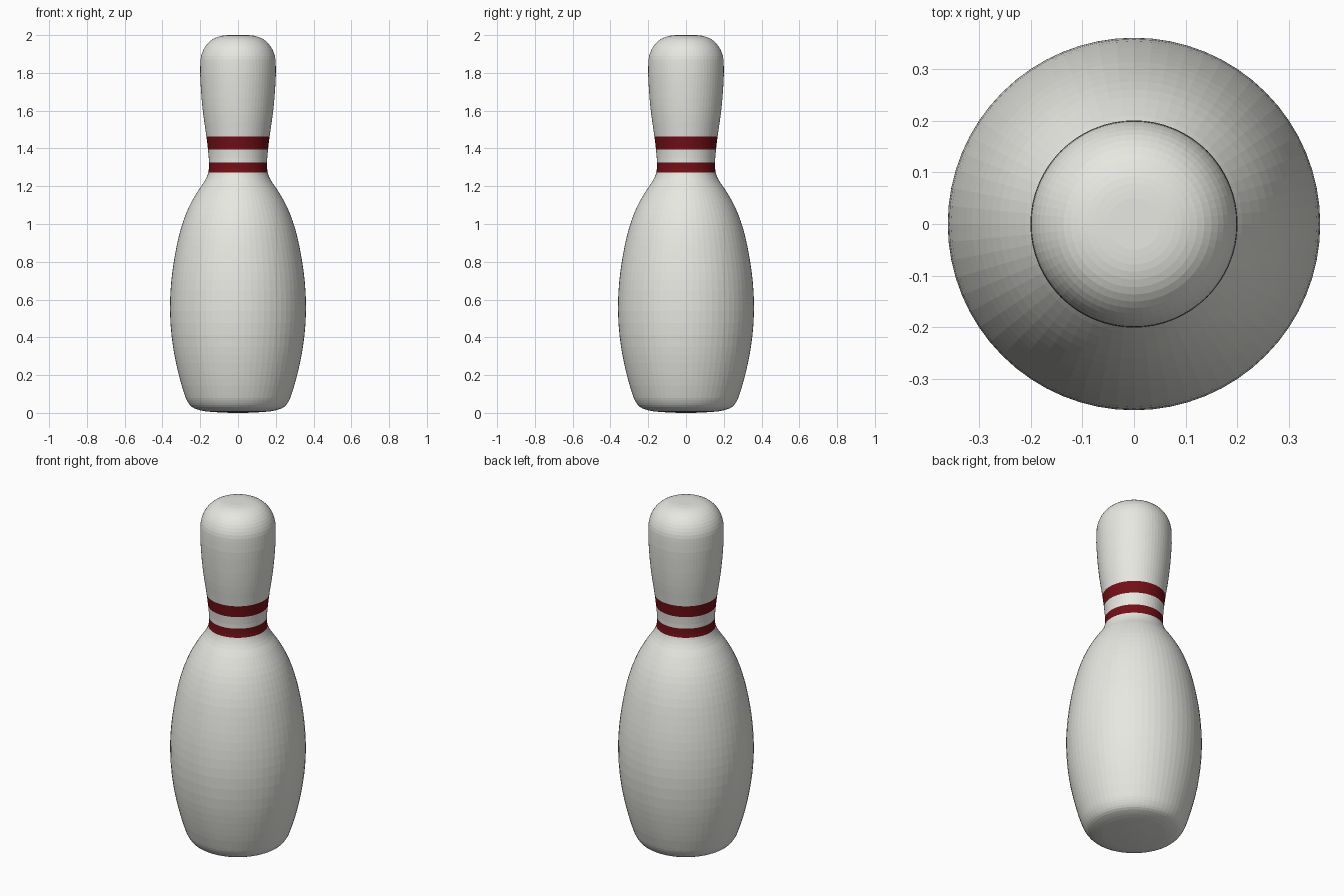
import bpy, bmesh, math
from mathutils import Vector

if "Cube" in bpy.data.objects:
    bpy.data.objects.remove(bpy.data.objects["Cube"])

SEGMENTS = 64

def material(name, rgb):
    m = bpy.data.materials.new(name)
    m.diffuse_color = (*rgb, 1)
    m.use_nodes = True
    m.node_tree.nodes["Principled BSDF"].inputs["Base Color"].default_value = m.diffuse_color
    return m

white = material("ivory white", (0.80, 0.80, 0.76))
red = material("dark red", (0.17, 0.005, 0.008))

# Profile of the pin as (radius, height), bottom to top; band edges are included
profile = [(0, 0), (0.12, 0.004), (0.20, 0.014), (0.245, 0.032), (0.27, 0.065),
           (0.287, 0.11), (0.318, 0.22), (0.344, 0.35), (0.36, 0.54), (0.353, 0.70),
           (0.333, 0.84), (0.301, 0.98), (0.26, 1.09), (0.209, 1.18), (0.172, 1.235),
           (0.157, 1.273), (0.154, 1.325), (0.159, 1.395), (0.167, 1.462),
           (0.184, 1.58), (0.196, 1.71), (0.20, 1.83), (0.195, 1.89),
           (0.173, 1.94), (0.136, 1.977), (0.092, 1.995), (0.05, 2.0), (0, 2.0)]
bands = [(1.273, 1.325), (1.395, 1.462)]

def smooth_profile(points, steps=3):
    """Spline through the points, spaced by chord length."""
    p = [Vector(q) for q in points]
    def tangent(i):
        if i in (0, len(p) - 1):
            return Vector((1 if i == 0 else -1, 0))
        a, b = p[i] - p[i - 1], p[i + 1] - p[i]
        la, lb = a.length, b.length
        return (a / la * lb + b / lb * la) / (la + lb)
    out = []
    for i in range(len(p) - 1):
        d = (p[i + 1] - p[i]).length
        m0, m1 = tangent(i) * d, tangent(i + 1) * d
        for k in range(steps):
            t = k / steps
            out.append(p[i] * (2*t**3 - 3*t**2 + 1) + m0 * (t**3 - 2*t**2 + t)
                       + p[i + 1] * (3*t**2 - 2*t**3) + m1 * (t**3 - t**2))
    return out + [p[-1]]

# Lathe the pin body
bm = bmesh.new()
curve = smooth_profile(profile)
bottom = bm.verts.new((0, 0, 0))
top = bm.verts.new((0, 0, 2))
rings = [[bm.verts.new((r * math.cos(2 * math.pi * s / SEGMENTS),
                        r * math.sin(2 * math.pi * s / SEGMENTS),
                        min(2, max(0, z)))) for s in range(SEGMENTS)]
         for r, z in curve[1:-1]]
for s in range(SEGMENTS):
    n = (s + 1) % SEGMENTS
    bm.faces.new((bottom, rings[0][n], rings[0][s]))
    bm.faces.new((top, rings[-1][s], rings[-1][n]))
    for low, high in zip(rings, rings[1:]):
        bm.faces.new((low[s], low[n], high[n], high[s]))
bm.normal_update()

# Red neck bands, chosen by height
for f in bm.faces:
    z = f.calc_center_median().z
    f.material_index = int(any(a < z < b for a, b in bands))

mesh = bpy.data.meshes.new("bowling_pin")
bm.to_mesh(mesh)
bm.free()
mesh.materials.append(white)
mesh.materials.append(red)
bpy.context.collection.objects.link(bpy.data.objects.new("bowling_pin", mesh))
